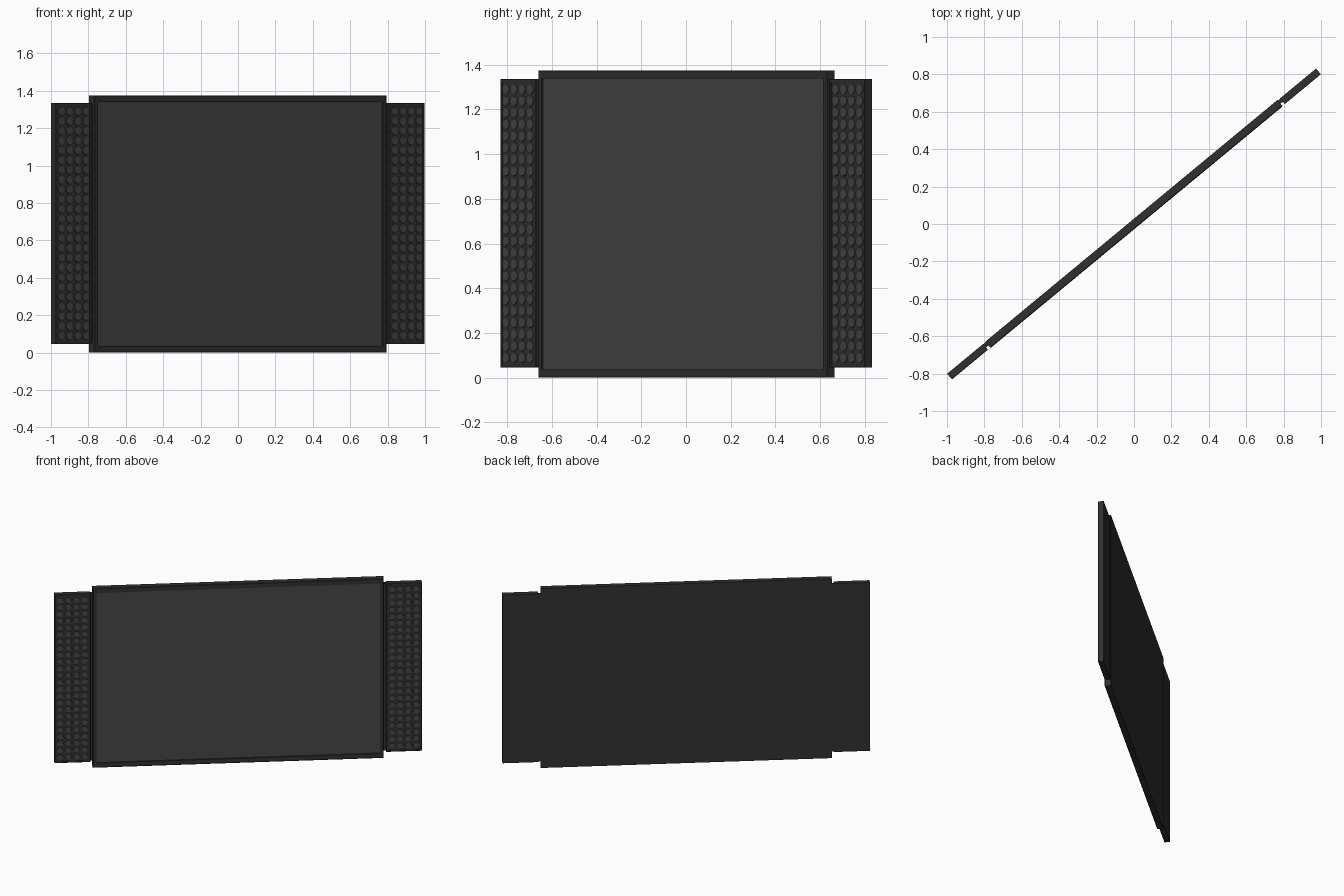
import bpy, bmesh
from math import radians
from mathutils import Matrix, Vector

if "Cube" in bpy.data.objects:
    bpy.data.objects.remove(bpy.data.objects["Cube"])

TURN = Matrix.Rotation(radians(39.6), 4, 'Z')   # whole set is turned about z


def material(name, v):
    m = bpy.data.materials.new(name)
    m.diffuse_color = (v, v, v, 1)
    m.use_nodes = True
    m.node_tree.nodes["Principled BSDF"].inputs["Base Color"].default_value = m.diffuse_color
    return m


CASE = material("case_dark", 0.03)
GLASS = material("panel_grey", 0.06)


def finish(bm, name, mat):
    bmesh.ops.recalc_face_normals(bm, faces=bm.faces)
    bm.transform(TURN)
    me = bpy.data.meshes.new(name)
    bm.to_mesh(me)
    bm.free()
    ob = bpy.data.objects.new(name, me)
    me.materials.append(mat)
    bpy.context.collection.objects.link(ob)
    return ob


def tray(name, u0, u1, z0, z1, front, back, rim_u, rim_z, depth, chamfer):
    """Closed case with a chamfered rim and a sunken front, from nested loops."""
    bm = bmesh.new()

    def loop(du, dz, v):
        return [bm.verts.new(p) for p in (
            (u0 + du, v, z0 + dz), (u1 - du, v, z0 + dz),
            (u1 - du, v, z1 - dz), (u0 + du, v, z1 - dz))]

    loops = [loop(0, 0, back), loop(0, 0, front + chamfer),
             loop(chamfer, chamfer, front), loop(rim_u, rim_z, front),
             loop(rim_u, rim_z, front + depth)]
    for a, b in zip(loops, loops[1:]):
        for i in range(4):
            j = (i + 1) % 4
            bm.faces.new((a[i], a[j], b[j], b[i]))
    bm.faces.new(loops[0])
    bm.faces.new(loops[-1])
    return finish(bm, name, CASE)


def box(name, u0, u1, v0, v1, z0, z1, mat):
    bm = bmesh.new()
    bmesh.ops.create_cube(bm, size=1)
    bm.transform(Matrix.Translation(((u0 + u1) / 2, (v0 + v1) / 2, (z0 + z1) / 2))
                 @ Matrix.Diagonal((u1 - u0, v1 - v0, z1 - z0, 1)))
    return finish(bm, name, mat)


# display casing and screen
tray("display_frame", -1.014, 1.014, 0, 1.375, -0.022, 0.022, 0.025, 0.036, 0.010, 0.004)
box("screen", -0.988, 0.988, -0.014, -0.008, 0.037, 1.338, GLASS)

# side speakers
for side, name in ((-1, "left"), (1, "right")):
    a, b = sorted((side * 1.03, side * 1.28))
    tray(name + "_speaker_case", a, b, 0.045, 1.335, -0.020, 0.020, 0.012, 0.012, 0.004, 0.002)

    # bridge joining speaker to display
    a, b = sorted((side * 1.01, side * 1.034))
    box(name + "_bridge", a, b, -0.004, 0.018, 0.05, 1.33, CASE)

    # grille of round studs, 4 columns by 24 rows
    bm = bmesh.new()
    face_front = Matrix.Rotation(radians(90), 4, 'X')
    for c in range(4):
        for r in range(24):
            pos = Vector((side * (1.071 + 0.0567 * c), -0.0165, 0.69 + (r - 11.5) * 0.0522))
            bmesh.ops.create_cone(bm, cap_ends=True, segments=16, radius1=0.0235,
                                  radius2=0.0215, depth=0.005,
                                  matrix=Matrix.Translation(pos) @ face_front)
    finish(bm, name + "_speaker_grille", GLASS)
